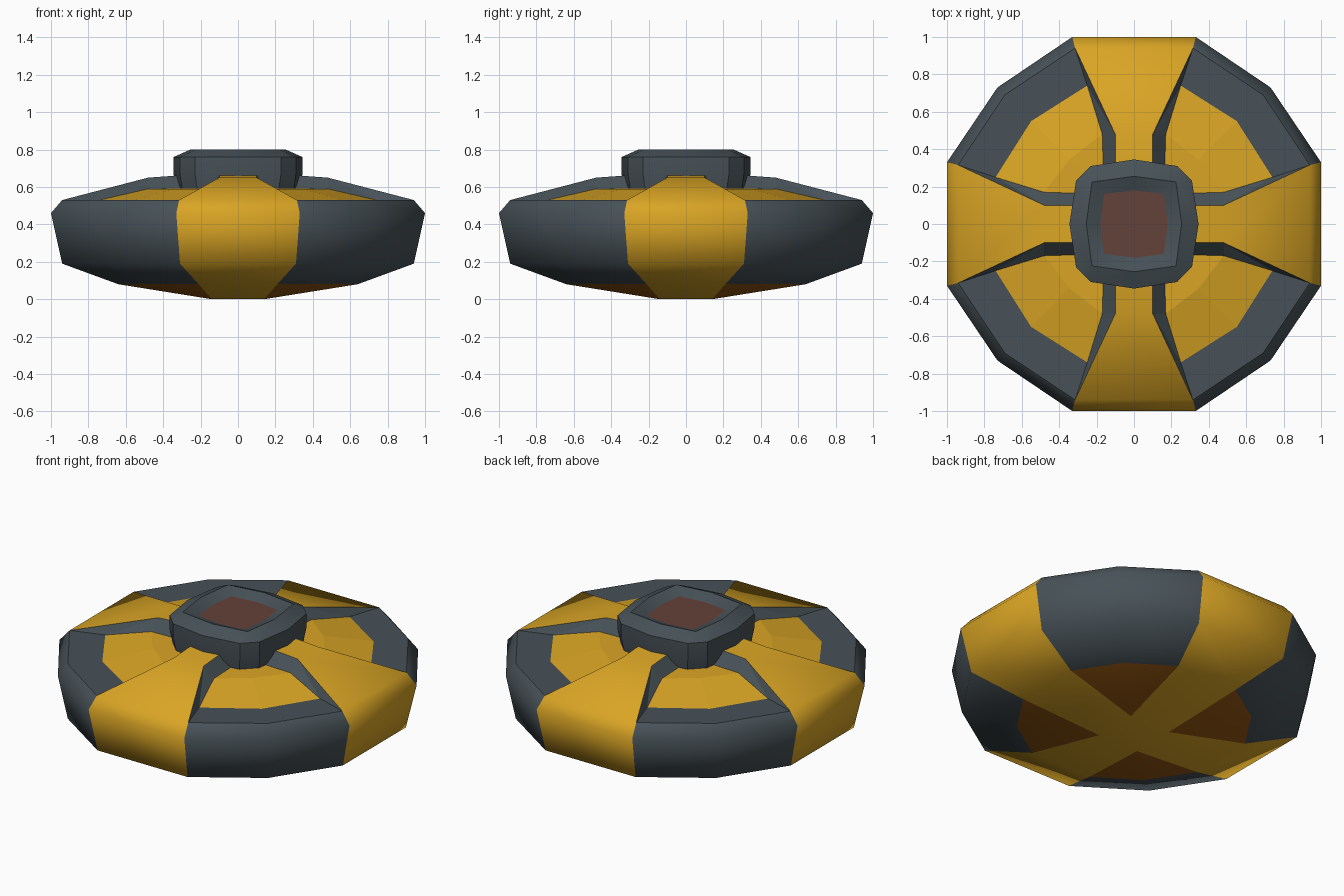
import bpy, bmesh, math
from mathutils import Matrix

if "Cube" in bpy.data.objects:
    bpy.data.objects.remove(bpy.data.objects["Cube"])


def material(name, rgb):
    m = bpy.data.materials.new(name)
    m.diffuse_color = (*rgb, 1)
    m.use_nodes = True
    m.node_tree.nodes["Principled BSDF"].inputs["Base Color"].default_value = m.diffuse_color
    return m


MATS = [material("amber yellow", (0.70, 0.376, 0.018)),
        material("slate grey", (0.063, 0.083, 0.096)),
        material("dark orange", (0.30, 0.095, 0.006)),
        material("dull red", (0.127, 0.054, 0.041))]
YELLOW, SLATE, ORANGE, RED = range(4)


def finish(name, bm, angle):
    bmesh.ops.remove_doubles(bm, verts=bm.verts, dist=0.002)
    bmesh.ops.recalc_face_normals(bm, faces=bm.faces)
    smooth = [f.smooth for f in bm.faces]
    me = bpy.data.meshes.new(name)
    bm.to_mesh(me)
    bm.free()
    for m in MATS:
        me.materials.append(m)
    me.set_sharp_from_angle(angle=math.radians(angle))
    me.polygons.foreach_set("use_smooth", smooth)
    bpy.context.collection.objects.link(bpy.data.objects.new(name, me))


def face(bm, pts, mat, smooth=True, rot=Matrix()):
    f = bm.faces.new([bm.verts.new(rot @ v.co) if hasattr(v, "co") else
                      bm.verts.new(rot.to_3x3() @ Vec(v)) for v in pts])
    f.material_index = mat
    f.smooth = smooth


from mathutils import Vector as Vec

# Body: one strap plus one corner quadrant, repeated four times
# Shell rings: strap half width, strap reach, corner diagonal, height
RINGS = [(0.21, 0.64, 0.47, 0.08), (0.31, 0.94, 0.69, 0.19),
         (0.33, 1.0, 0.73, 0.46), (0.315, 0.94, 0.69, 0.53)]
BOT = 0.14
body = bmesh.new()
for k in range(4):
    R = Matrix.Rotation(k * math.pi / 2, 4, 'Z')

    def add(pts, mat, smooth=True):
        face(body, pts, mat, smooth, R)

    # wrap-around strap and dark side shell
    for (a, r, d, z), (b, s, e, w) in zip(RINGS, RINGS[1:]):
        add([(-a, r, z), (a, r, z), (b, s, w), (-b, s, w)], YELLOW)
        add([(a, r, z), (d, d, z), (e, e, w), (b, s, w)], SLATE)
        add([(d, d, z), (r, a, z), (s, b, w), (e, e, w)], SLATE)
    # underside strap and recess-coloured wedge
    a, r, d, z = RINGS[0]
    add([(-a, r, z), (a, r, z), (BOT, BOT, 0), (-BOT, BOT, 0)], YELLOW)
    add([(BOT, BOT, 0), (a, r, z), (d, d, z)], ORANGE)
    add([(BOT, BOT, 0), (d, d, z), (r, a, z)], ORANGE)
    # raised strap top
    a, r, d, z = RINGS[-1]
    s1, s2 = (0.10, 0.48, 0.65), (0.10, 0.20, 0.67)
    p1, p2, p3 = (0.25, 0.74, 0.53), (0.17, 0.48, 0.59), (0.16, 0.16, 0.592)

    def neg(p):
        return (-p[0], p[1], p[2])

    def swap(p):
        return (p[1], p[0], p[2])

    add([(-a, r, z), (a, r, z), s1, neg(s1)], YELLOW)
    add([neg(s1), s1, s2, neg(s2)], YELLOW)
    add([neg(s2), s2, p3, neg(p3)], SLATE, False)
    # corner deck: strap walls, dark border and yellow panel, both halves
    m1, m2 = (0.55, 0.55, 0.53), (0.345, 0.345, 0.59)
    for t in (lambda p: p, swap):
        add([t(p) for p in ((a, r, z), p1, s1)], SLATE, False)
        add([t(p) for p in (p1, p2, s1)], SLATE, False)
        add([t(p) for p in (s1, p2, p3, s2)], SLATE, False)
        add([t(p) for p in ((a, r, z), (d, d, z), m1, p1)], SLATE, False)
        add([t(p) for p in (p1, m1, m2, p2)], YELLOW, False)
        add([t(p) for p in (p2, m2, p3)], YELLOW, False)
# close the hidden deck under the hub and the flat bottom
SQ = ((1, 1), (-1, 1), (-1, -1), (1, -1))
face(body, [(x * 0.16, y * 0.16, 0.592) for x, y in SQ], SLATE, False)
face(body, [(x * BOT, y * BOT, 0) for x, y in SQ], YELLOW)
finish("mine_body", body, 62)

# Hub: rounded-square rings (side reach, corner long, corner short, height)
HUB = [(0.33, 0.295, 0.215, 0.57), (0.345, 0.31, 0.23, 0.67),
       (0.345, 0.31, 0.23, 0.76), (0.255, 0.225, 0.224, 0.80),
       (0.18, 0.16, 0.1595, 0.77)]


def hub_ring(m, e, c, z):
    pts = []
    for k in range(4):
        R = Matrix.Rotation(k * math.pi / 2, 3, 'Z')
        pts += [R @ Vec(p) for p in ((m, 0, z), (e, c, z), (c, e, z))]
    return pts


hub = bmesh.new()
loops = [hub_ring(*h) for h in HUB]
for lo, hi in zip(loops, loops[1:]):
    for i in range(12):
        j = (i + 1) % 12
        face(hub, [lo[i], lo[j], hi[j], hi[i]], SLATE)
face(hub, loops[0], SLATE)
face(hub, loops[-1], RED, False)   # sunken sensor plate
finish("sensor_hub", hub, 35)
